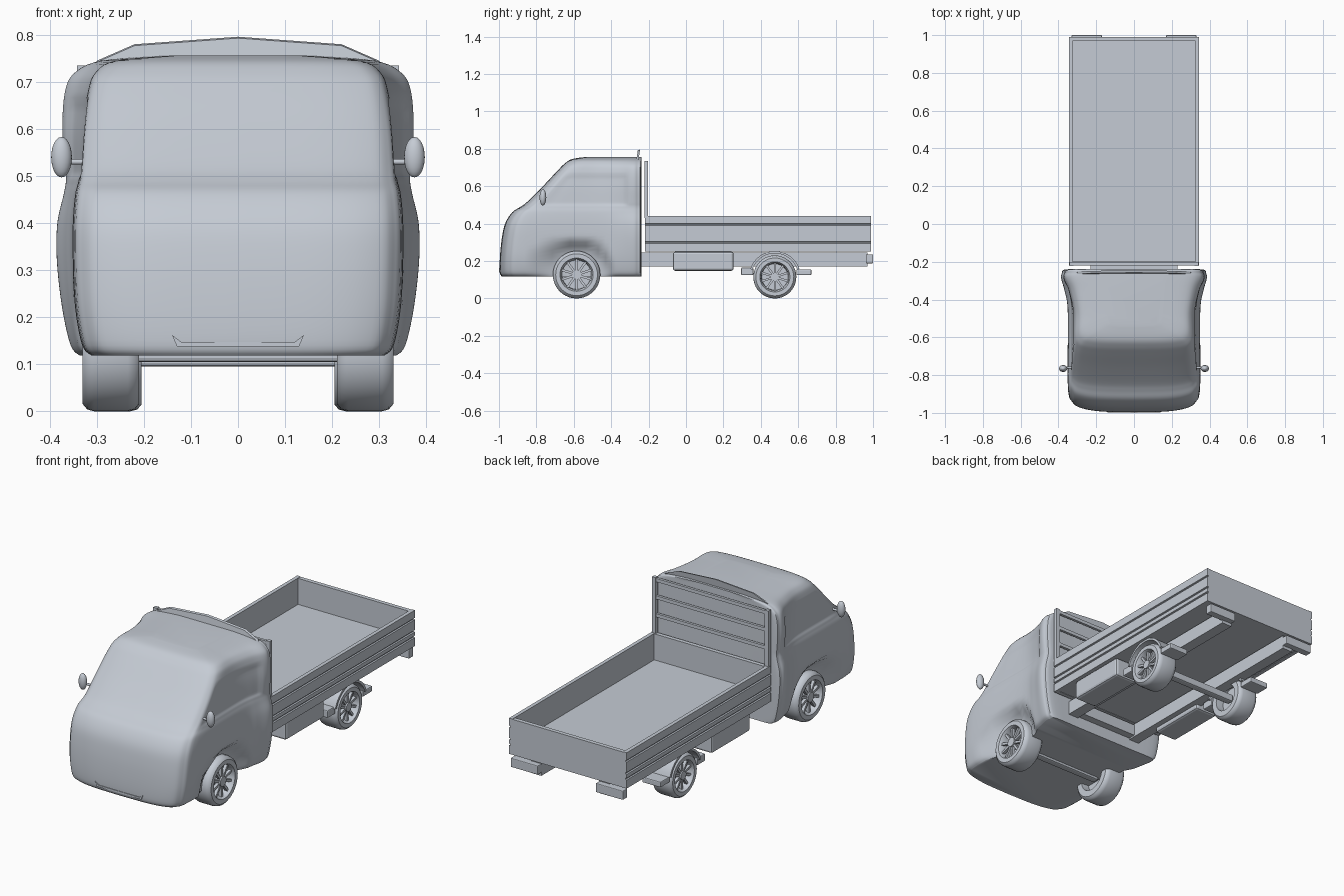
import bpy, bmesh, math
from mathutils import Vector, Matrix

cube = bpy.data.objects.get("Cube")
if cube:
    bpy.data.objects.remove(cube, do_unlink=True)

paint = bpy.data.materials.new("pale_blue_grey")
paint.use_nodes = True
paint.diffuse_color = (0.56, 0.6, 0.66, 1)
paint.node_tree.nodes["Principled BSDF"].inputs["Base Color"].default_value = paint.diffuse_color


def finish(name, bm, smooth=True):
    bmesh.ops.recalc_face_normals(bm, faces=bm.faces)
    me = bpy.data.meshes.new(name)
    bm.to_mesh(me)
    bm.free()
    me.materials.append(paint)
    if smooth:
        me.shade_smooth()
        me.set_sharp_from_angle(angle=math.radians(38))
    ob = bpy.data.objects.new(name, me)
    bpy.context.collection.objects.link(ob)
    return ob


def box(name, x, y, z, bevel=0.0):
    bm = bmesh.new()
    size = [b - a for a, b in (x, y, z)]
    mid = [(a + b) / 2 for a, b in (x, y, z)]
    bmesh.ops.create_cube(bm, size=1, matrix=Matrix.Translation(mid) @ Matrix.Diagonal((*size, 1)))
    ob = finish(name, bm, False)
    if bevel:
        mod = ob.modifiers.new("Bevel", 'BEVEL')
        mod.width, mod.segments = bevel, 2
    return ob


def pair(name, x, y, z, bevel=0.0):
    box("left_" + name, x, y, z, bevel)
    box("right_" + name, (-x[1], -x[0]), y, z, bevel)


def extrude(name, points, offset, smooth=False):
    bm = bmesh.new()
    face = bm.faces.new([bm.verts.new(p) for p in points])
    geo = bmesh.ops.extrude_face_region(bm, geom=[face])["geom"]
    bmesh.ops.translate(bm, vec=offset, verts=[g for g in geo if isinstance(g, bmesh.types.BMVert)])
    return finish(name, bm, smooth)


def spline(keys, steps):
    # smooth curve through the keys, any number of components
    keys = [Vector(k) for k in keys]
    out = []
    for i in range(len(keys) - 1):
        b, c = keys[i], keys[i + 1]
        a, d = keys[max(i - 1, 0)], keys[min(i + 2, len(keys) - 1)]
        for s in range(steps):
            t = s / steps
            out.append(b + (c - a) * (t / 2) + (a * 2 - b * 5 + c * 4 - d) * (t * t / 2)
                       + (b * 3 - a - c * 3 + d) * (t ** 3 / 2))
    return out + [keys[-1]]


def ease(v, lo, hi):
    t = min(1, max(0, (v - lo) / (hi - lo)))
    return t * t * (3 - 2 * t)


FRONT_Y, REAR_Y = -0.585, 0.475


# Cab: horizontal rings (height, nose y, side half width, rear half width)
def cab_ring(z, f, w, wr):
    k = (-0.24 - f) / 0.75
    half = spline([(0, f), (.5 * w, f + .004 * k), (.8 * w, f + .02 * k), (.94 * w, f + .05 * k),
                   (w, f + .13 * k), (w, -.47), (.55 * w + .45 * wr, -.36), (wr, -.29),
                   (.99 * wr, -.26), (.93 * wr, -.24), (.5 * wr, -.24), (0, -.24)], 5)
    ring = []
    for x, y in half:
        # tucked wheel arch
        near = 1 - ease(math.hypot(y - FRONT_Y, z - 0.125), 0.13, 0.21)
        x -= near * max(0, x - 0.285)
        # shallow side window
        edge = min(y + 0.80 - (z - 0.49) * 0.9, -0.31 - y, z - 0.49, 0.665 - z)
        if x > 0.25:
            x -= 0.006 * ease(edge, 0, 0.02)
        ring.append((x, y, z))
    return ring + [(-x, y, h) for x, y, h in ring[-2:0:-1]]


bm = bmesh.new()
rings = [[bm.verts.new(p) for p in cab_ring(*k)] for k in spline([
    (.118, -.985, .31, .335), (.14, -.996, .33, .355), (.22, -.995, .345, .373),
    (.32, -.985, .35, .384), (.40, -.967, .35, .383), (.46, -.93, .345, .37),
    (.49, -.885, .338, .365), (.52, -.845, .336, .367), (.60, -.765, .33, .372),
    (.68, -.69, .318, .366), (.72, -.65, .302, .345), (.745, -.61, .26, .29),
    (.756, -.54, .14, .16)], 5)]
for lower, upper in zip(rings, rings[1:]):
    for i in range(len(lower)):
        j = (i + 1) % len(lower)
        bm.faces.new((lower[i], lower[j], upper[j], upper[i]))
bm.faces.new(rings[0])
bm.faces.new(rings[-1])
finish("cab", bm)

# Roof lip and front slot
lip = [(.31, .70), (.30, .745), (.22, .78), (0, .796)]
lip += [(-x, z) for x, z in lip[-2::-1]]
extrude("roof_lip", [(x, -.245 - (.80 - z) * .15, z) for x, z in lip], (0, -.012, -.003))
slot = [(.14, .162), (.12, .147), (-.12, .147), (-.14, .162), (-.13, .138), (.13, .138)]
extrude("front_slot", [(x, -.992, z) for x, z in slot], (0, -.007, 0))

# Mirrors
for side, label in ((1, "left"), (-1, "right")):
    bm = bmesh.new()
    bmesh.ops.create_uvsphere(bm, u_segments=20, v_segments=12, radius=1,
                              matrix=Matrix.Translation((side * .375, -.765, .54))
                              @ Matrix.Diagonal((.022, .018, .043, 1)))
    finish(label + "_mirror", bm)
    bm = bmesh.new()
    bmesh.ops.create_cone(bm, cap_ends=True, segments=10, radius1=.006, radius2=.006, depth=.07,
                          matrix=Matrix.Translation((side * .335, -.76, .53))
                          @ Matrix.Rotation(math.pi / 2, 4, 'Y'))
    finish(label + "_mirror_arm", bm)

# Load bed: floor, grooved side boards, end boards
box("bed_floor", (-.335, .335), (-.21, .98), (.252, .30))
board = [(.325, .25), (.345, .25)]
for g in (.30, .33, .395):
    board += [(.345, g - .005), (.338, g - .003), (.338, g + .003), (.345, g + .005)]
board += [(.345, .44), (.325, .44)]
for side, label in ((1, "left"), (-1, "right")):
    extrude(label + "_side_board", [(side * x, -.22, z) for x, z in board], (0, 1.21, 0))
box("tailboard", (-.325, .325), (.968, .99), (.25, .438))
box("front_board", (-.325, .325), (-.22, -.198), (.25, .438))

# Headboard rack
pair("rack_post", (.32, .342), (-.222, -.202), (.43, .735))
for i, z in enumerate((.722, .63, .535)):
    box("rack_rail_%d" % (i + 1), (-.33, .33), (-.219, -.205), (z - .009, z + .009))

# Chassis
pair("chassis_rail", (.17, .23), (-.28, .97), (.172, .245))
box("cross_member", (-.18, .18), (-.25, -.2), (.18, .24))
box("rear_axle", (-.24, .24), (REAR_Y - .02, REAR_Y + .02), (.095, .135), .008)
box("front_axle", (-.24, .24), (FRONT_Y - .02, FRONT_Y + .02), (.105, .145), .008)
pair("tail_lamp", (.17, .33), (.962, 1.0), (.188, .236), .004)
pair("side_locker", (.20, .33), (-.07, .255), (.148, .25), .012)


# Wheels
def wheel(name, side, y, r, inner, outer):
    width = outer - inner
    to_world = Matrix.Translation((side * inner, y, r)) @ Matrix.Diagonal((side, 1, 1, 1))
    # turned tyre and rim section: (distance across, radius)
    section = [(0, .62), (0, .88), (.08, .97), (.2, 1), (.8, 1), (.92, .97), (1, .88),
               (1, .70), (.93, .66), (.72, .62), (.3, .60)]
    bm = bmesh.new()
    verts = [bm.verts.new((a * width, 0, b * r)) for a, b in section]
    edges = [bm.edges.new((verts[i - 1], verts[i])) for i in range(len(verts))]
    bmesh.ops.spin(bm, geom=verts + edges, cent=(0, 0, 0), axis=(1, 0, 0),
                   angle=math.tau, steps=40)
    bmesh.ops.remove_doubles(bm, verts=bm.verts, dist=1e-5)
    # brake disc, hub and spokes
    turn = Matrix.Rotation(math.pi / 2, 4, 'Y')
    for a, depth, rad in ((.45, .02, .62), (.78, .04, .2)):
        bmesh.ops.create_cone(bm, cap_ends=True, segments=24, radius1=rad * r, radius2=rad * r,
                              depth=depth, matrix=Matrix.Translation((a * width, 0, 0)) @ turn)
    for i in range(10):
        bmesh.ops.create_cube(bm, size=1, matrix=Matrix.Rotation(math.tau * i / 10, 4, 'X')
                              @ Matrix.Translation((.82 * width, 0, .42 * r))
                              @ Matrix.Diagonal((.016, .1 * r, .5 * r, 1)))
    bm.transform(to_world)
    finish(name, bm)


for side, label in ((1, "left"), (-1, "right")):
    wheel(label + "_front_wheel", side, FRONT_Y, .127, .21, .33)
    wheel(label + "_rear_wheel", side, REAR_Y, .115, .205, .325)
    # Rear mudguard arch
    arc = [math.radians(a) for a in range(18, 163, 8)]
    band = [(r, a) for r, run in ((.138, arc), (.126, arc[::-1])) for a in run]
    extrude(label + "_mudguard", [(side * .20, REAR_Y + r * math.cos(a), .115 + r * math.sin(a))
                                  for r, a in band], (side * .13, 0, 0), True)

# Mudguard brackets
pair("front_bracket", (.21, .32), (.295, .36), (.125, .165), .005)
pair("rear_bracket", (.21, .32), (.59, .67), (.125, .155), .005)
